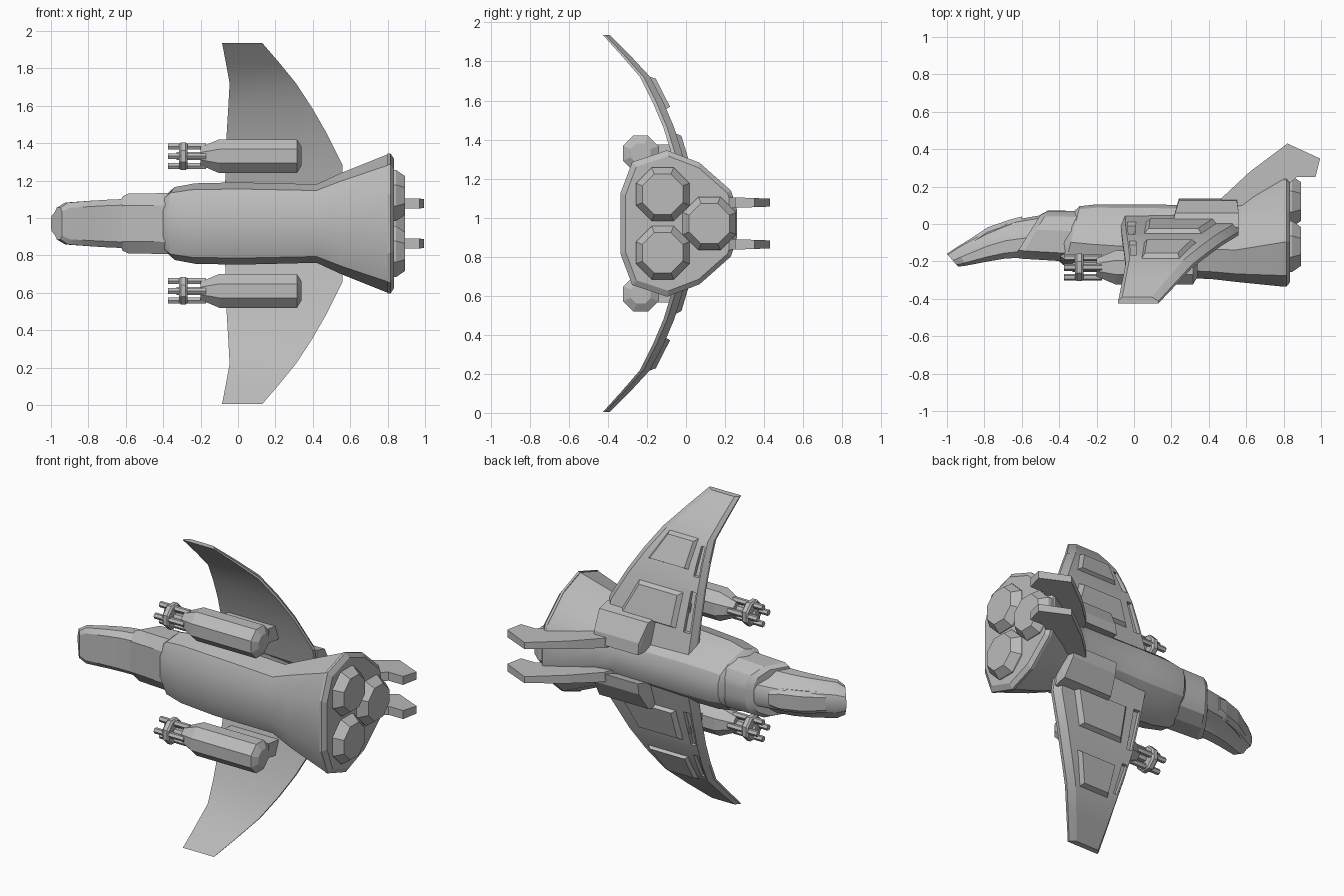
import bpy, bmesh
from math import sin, cos, tau, radians
from mathutils import Vector

MID = 0.97  # height of the symmetry plane; spans are measured from it

cube = bpy.data.objects.get("Cube")
if cube:
    bpy.data.objects.remove(cube)

grey = bpy.data.materials.new("hull grey")
grey.use_nodes = True
COLOR = (0.5, 0.5, 0.5, 1)
grey.diffuse_color = COLOR
grey.node_tree.nodes["Principled BSDF"].inputs["Base Color"].default_value = COLOR


def finish(name, bm, smooth=0):
    bmesh.ops.recalc_face_normals(bm, faces=bm.faces)
    mesh = bpy.data.meshes.new(name)
    bm.to_mesh(mesh)
    bm.free()
    mesh.materials.append(grey)
    obj = bpy.data.objects.new(name, mesh)
    bpy.context.collection.objects.link(obj)
    if smooth:
        bpy.ops.object.select_all(action="DESELECT")
        obj.select_set(True)
        bpy.context.view_layer.objects.active = obj
        bpy.ops.object.shade_smooth_by_angle(angle=radians(smooth))
    return obj


def loft(name, rings, smooth=0):
    """Skin a list of equal closed rings and cap both ends."""
    bm = bmesh.new()
    rows = [[bm.verts.new(p) for p in ring] for ring in rings]
    n = len(rows[0])
    for a, b in zip(rows, rows[1:]):
        for i in range(n):
            j = (i + 1) % n
            bm.faces.new((a[i], a[j], b[j], b[i]))
    bm.faces.new(rows[0])
    bm.faces.new(rows[-1])
    return finish(name, bm, smooth)


def hull(name, points):
    bm = bmesh.new()
    for p in points:
        bm.verts.new(p)
    bmesh.ops.convex_hull(bm, input=bm.verts)
    bmesh.ops.dissolve_limit(bm, angle_limit=0.02, verts=bm.verts, edges=bm.edges)
    return finish(name, bm)


def lathe(name, y, z, profile, sides=8, turn=0.0):
    """Faceted solid along x from (x, radius) pairs."""
    return loft(name, [[(x, y + r * cos(tau * i / sides + turn), z + r * sin(tau * i / sides + turn))
                        for i in range(sides)] for x, r in profile])


# Body cross-sections: (span fraction, height fraction) from belly to spine
BODY = [(0.42, 0), (0.84, 0.1), (1, 0.4), (0.83, 0.68), (0.45, 0.95), (0.2, 1)]
NOSE = [(0.75, 0), (1, 0.15), (1, 0.48), (0.72, 0.66), (0.5, 0.93), (0.25, 1)]
COLLAR = [(0.6, 0), (1, 0.16), (1, 0.6), (0.75, 0.88), (0.45, 0.98), (0.2, 1)]


def ring(shape, x_belly, x_spine, y_belly, y_spine, half):
    side = [(x_belly + (x_spine - x_belly) * v, y_belly + (y_spine - y_belly) * v, half * h)
            for h, v in shape]
    return ([(x, y, MID + h) for x, y, h in side]
            + [(x, y, MID - h) for x, y, h in reversed(side)])


# Nose, collar, fuselage and flared tail
loft("nose", [ring(NOSE, *s) for s in (
    (-0.94, -1.0, -0.228, -0.16, 0.085), (-0.9, -0.95, -0.223, -0.125, 0.112),
    (-0.78, -0.79, -0.2, -0.03, 0.122), (-0.69, -0.68, -0.185, 0.015, 0.128),
    (-0.6, -0.48, -0.18, 0.05, 0.132))], 25)
loft("collar", [ring(COLLAR, *s) for s in (
    (-0.64, -0.5, -0.175, 0.05, 0.145), (-0.61, -0.46, -0.185, 0.072, 0.16),
    (-0.36, -0.3, -0.2, 0.07, 0.163))], 25)
loft("fuselage", [ring(BODY, *s) for s in (
    (-0.4, -0.33, -0.2, 0.06, 0.165), (-0.37, -0.29, -0.225, 0.095, 0.195),
    (-0.25, -0.2, -0.25, 0.105, 0.215), (0.0, 0.0, -0.275, 0.105, 0.22),
    (0.42, 0.42, -0.295, 0.1, 0.21), (0.55, 0.55, -0.31, 0.12, 0.27),
    (0.8, 0.8, -0.335, 0.26, 0.37))], 30)
loft("tail_rim", [ring(BODY, *s) for s in (
    (0.8, 0.8, -0.335, 0.26, 0.375), (0.815, 0.815, -0.335, 0.26, 0.375),
    (0.835, 0.835, -0.31, 0.24, 0.345))])

# Canopy glazing plate with a slim raised frame
hull("canopy", [(x, y + d, MID + s * (h - d)) for x, y, h in
                ((-0.9, -0.1, 0.045), (-0.78, -0.022, 0.05), (-0.66, 0.02, 0.05), (-0.6, 0.035, 0.035))
                for d in (-0.02, 0.005) for s in (1, -1)])

# Engines
for n, (y, z) in enumerate(((-0.12, 1.12), (-0.12, 0.82), (0.12, 0.97))):
    lathe(f"engine_{n + 1}", y, z, ((0.8, 0.148), (0.845, 0.148), (0.893, 0.112)), 8, tau / 16)

# Wing stations: span height, leading x, trailing x, underside y, thickness
WING = [(1.08, -0.07, 0.56, -0.02, 0.07), (1.28, -0.067, 0.56, -0.06, 0.055),
        (1.46, -0.06, 0.47, -0.115, 0.055), (1.59, -0.052, 0.395, -0.17, 0.055),
        (1.72, -0.045, 0.31, -0.235, 0.052), (1.83, -0.065, 0.22, -0.33, 0.045),
        (1.935, -0.085, 0.13, -0.425, 0.035)]


def wing_top(z):
    for a, b in zip(WING, WING[1:]):
        if z <= b[0]:
            t = (z - a[0]) / (b[0] - a[0])
            return (a[3] + a[4]) * (1 - t) + (b[3] + b[4]) * t
    return WING[-1][3]


def plate(name, side, corners, low, high, bevel):
    """Four-cornered slab following the outer wing surface."""
    centre = sum((Vector(c) for c in corners), Vector((0, 0))) / 4
    pts = []
    for offset, inset in ((low, 0), (high, bevel)):
        for c in corners:
            x, z = Vector(c).lerp(centre, inset)
            pts.append((x, wing_top(z) + offset, MID + side * (z - MID)))
    return hull(name, pts)


PANELS = {"inner": ((0.05, 1.22), (0.47, 1.22), (0.37, 1.44), (0.04, 1.44)),
          "outer": ((0.045, 1.55), (0.345, 1.55), (0.25, 1.73), (0.03, 1.73))}
SLOTS = {"inner": ((-0.035, 1.22), (0.01, 1.22), (0.005, 1.45), (-0.03, 1.45)),
         "outer": ((-0.025, 1.53), (0.01, 1.53), (0.01, 1.69), (-0.015, 1.69))}
FIN = ((0.44, 0.08), (0.47, 0.14), (0.62, 0.28), (0.82, 0.43), (0.995, 0.35),
       (0.97, 0.25), (0.87, 0.25), (0.72, 0.12))

for label, side in (("upper", 1), ("lower", -1)):
    def at(x, y, z):
        return (x, y, MID + side * (z - MID))

    # Curved wing with chamfered outer edges
    wing = loft(f"{label}_wing", [
        (at(lead, y, z), at(trail, y, z), at(trail, y + t * 0.35, z), at(trail - 0.035, y + t, z),
         at(lead + 0.022, y + t, z), at(lead, y + t * 0.35, z))
        for z, lead, trail, y, t in WING], 22)
    # Recessed slots behind the leading edge
    for part, corners in SLOTS.items():
        cutter = plate(f"{label}_{part}_slot_cutter", side, corners, -0.022, 0.06, 0)
        cutter.hide_render = True
        cutter.hide_set(True)
        cut = wing.modifiers.new("slot", "BOOLEAN")
        cut.operation = "DIFFERENCE"
        cut.solver = "EXACT"
        cut.object = cutter
    # Raised wing panels
    for part, corners in PANELS.items():
        plate(f"{label}_{part}_wing_panel", side, corners, -0.015, 0.024, 0.2)

    # Wing root fairing on the back
    hull(f"{label}_root_fairing", [at(x, y, z) for x0, x1, y, z in (
        (0.2, 0.56, 0.0, 1.08), (0.24, 0.55, 0.135, 1.06), (0.24, 0.55, 0.125, 1.13),
        (0.22, 0.56, 0.06, 1.24), (0.2, 0.56, -0.02, 1.26)) for x in (x0, x1)])

    # Swept tail fin
    fin_z = 1.077
    loft(f"{label}_tail_fin", [[at(x, y, fin_z + s * (0.032 - 0.035 * max(0, y - 0.1)))
                                for x, y in FIN] for s in (-1, 1)])

    # Gun pod, pylon, barrels and barrel clamp
    gy, gz = -0.232, at(0, 0, 1.33)[2]
    lathe(f"{label}_gun_pod", gy, gz, ((-0.2, 0.052), (-0.1, 0.098), (0.315, 0.098), (0.34, 0.055)),
          8, tau / 16)
    hull(f"{label}_gun_pylon", [at(x, y, z) for x0, x1, y in ((-0.02, 0.3, -0.2), (0.0, 0.33, -0.04))
                                for x in (x0, x1) for z in (1.285, 1.375)])
    lathe(f"{label}_barrel_clamp", gy, gz, ((-0.315, 0.07), (-0.305, 0.08), (-0.28, 0.08), (-0.27, 0.07)),
          8, tau / 16)
    lathe(f"{label}_gun_spindle", gy, gz, ((-0.33, 0.025), (-0.18, 0.025)), 6)
    for i in range(4):
        a = tau * i / 4
        lathe(f"{label}_barrel_{i + 1}", gy + 0.052 * cos(a), gz + 0.052 * sin(a),
              ((-0.375, 0.018), (-0.17, 0.018)), 6)
